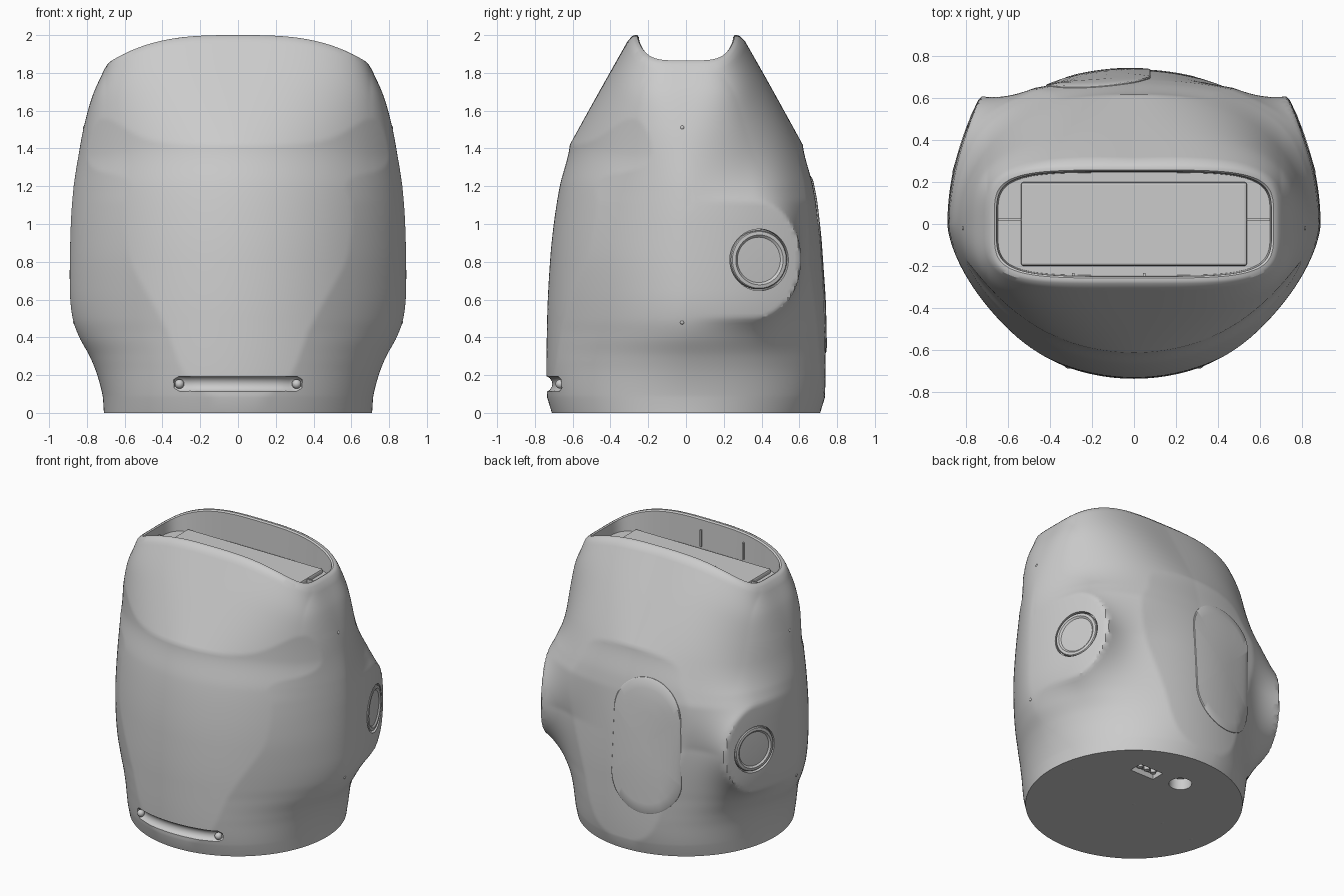
import bpy, bmesh
from math import sin, cos, pi, atan2, sqrt, exp, copysign
from mathutils import Vector
from mathutils.bvhtree import BVHTree

if "Cube" in bpy.data.objects:
    bpy.data.objects.remove(bpy.data.objects["Cube"])

SEG = 280


def loft(name, rings):
    """Skin a list of equal-length point rings, capping both ends."""
    bm = bmesh.new()
    vs = [[bm.verts.new(p) for p in r] for r in rings]
    for lo, hi in zip(vs, vs[1:]):
        for i in range(len(lo)):
            j = (i + 1) % len(lo)
            bm.faces.new((lo[i], lo[j], hi[j], hi[i]))
    bm.faces.new(vs[0][::-1])
    bm.faces.new(vs[-1])
    bmesh.ops.recalc_face_normals(bm, faces=bm.faces)
    me = bpy.data.meshes.new(name)
    bm.to_mesh(me)
    tree = BVHTree.FromBMesh(bm)
    bm.free()
    ob = bpy.data.objects.new(name, me)
    bpy.context.collection.objects.link(ob)
    return ob, tree


def smooth(ob, angle=0.6):
    bpy.ops.object.select_all(action='DESELECT')
    ob.select_set(True)
    bpy.context.view_layer.objects.active = ob
    bpy.ops.object.shade_smooth_by_angle(angle=angle)


def lathe(name, profile, pos, normal, n=64):
    """Turn an (r, h) profile around a normal at a position."""
    q = Vector(normal).to_track_quat('Z', 'Y')
    rings = [[Vector(pos) + q @ Vector((r * cos(2 * pi * i / n), r * sin(2 * pi * i / n), h))
              for i in range(n)] for r, h in profile]
    return loft(name, rings)[0]


def box(name, centre, size):
    bpy.ops.mesh.primitive_cube_add(size=1, location=centre)
    ob = bpy.context.object
    ob.name = name
    ob.scale = size
    return ob


def ball(name, pos, r):
    bpy.ops.mesh.primitive_uv_sphere_add(segments=24, ring_count=12, radius=r, location=pos)
    bpy.context.object.name = name
    bpy.ops.object.shade_smooth()


def curve(table):
    """Smooth Hermite interpolation of an (x, y) table."""
    def f(x):
        k = 0
        while k < len(table) - 2 and x > table[k + 1][0]:
            k += 1
        slope = lambda i: ((table[min(i + 1, len(table) - 1)][1] - table[max(i - 1, 0)][1]) /
                           (table[min(i + 1, len(table) - 1)][0] - table[max(i - 1, 0)][0]))
        (x0, y0), (x1, y1) = table[k], table[k + 1]
        h = x1 - x0
        t = min(max((x - x0) / h, 0), 1)
        return ((2*t**3 - 3*t*t + 1) * y0 + (t**3 - 2*t*t + t) * h * slope(k)
                + (3*t*t - 2*t**3) * y1 + (t**3 - t*t) * h * slope(k + 1))
    return f


# Body profiles by height: half width, side-body depth, roundness, front/back panel depth
half_w = curve([(0, .71), (.08, .715), (.2, .745), (.3, .785), (.4, .84), (.5, .875), (.65, .89),
                (1, .885), (1.2, .87), (1.4, .845), (1.6, .815), (1.8, .77), (1.97, .71)])
depth = curve([(0, .71), (.08, .737), (.25, .775), (.45, .80), (.7, .815), (.95, .81), (1.1, .78),
               (1.2, .733), (1.3, .68), (1.42, .615), (1.7, .46), (1.97, .308)])
power = curve([(0, 2), (.08, 2), (.25, 1.8), (.45, 1.6), (.8, 1.58), (1.15, 1.6), (1.42, 1.9),
               (1.7, 2.6), (1.97, 4)])
panel = curve([(0, .71), (.08, .735), (.5, .735), (.8, .72), (1, .70), (1.2, .668), (1.42, .615), (2, .59)])


def saddle(x):
    return .155 * min(1, abs(x) / .7) ** 3


def super_r(c, s, a, b, n):
    return ((abs(c) / a) ** n + (abs(s) / b) ** n) ** (-1 / n)


def body_ring(v):
    a, b, n, f = half_w(v), depth(v), power(v), panel(v)
    fade = min(max((v - 1.2) / .77, 0), 1)
    decay = .35 + .3 * min(max((v - .81) / .31, 0), 1)
    ring = []
    for i in range(SEG):
        t = 2 * pi * i / SEG
        th = atan2(b * sin(t), a * cos(t))
        c, s = cos(th), sin(th)
        big = 1.2 if s > 0 else .95  # panel curvature, flatter at the back
        o = f - big
        r = min(super_r(c, s, a, b, n), o * abs(s) + sqrt(big * big - o * o * c * c))
        if s > .02:  # side pods that carry the round buttons
            rp = (-abs(c) + sqrt(c * c + 1.68 * s * s * a)) / (.84 * s * s)
            d = sqrt((max(rp * s - .36, 0) / .25) ** 2 + ((v - .81) / .31) ** 2)
            r += max(rp - r, 0) * (1 if d < 1 else exp(-(d - 1) / decay))
        ring.append((r * c, r * s, v - fade * saddle(r * c)))
    return ring


def rim_ring(a, b, z=None, drop=0):
    ring = []
    for i in range(SEG):
        t = 2 * pi * i / SEG
        th = atan2(b * sin(t), a * cos(t))
        r = super_r(cos(th), sin(th), a, b, 4.5)
        x = r * cos(th)
        ring.append((x, r * sin(th), 2 - drop - saddle(x) if z is None else z))
    return ring


rings = [body_ring(0)] + [body_ring(.08 + 1.89 * k / 110) for k in range(111)]
rings += [rim_ring(.692, .285, drop=.006), rim_ring(.68, .272), rim_ring(.667, .258),
          rim_ring(.657, .25, drop=.01), rim_ring(.65, .245, z=1.785)]
body, tree = loft("body_shell", rings)


def hit(origin, direction):
    p, n, _, _ = tree.ray_cast(Vector(origin), Vector(direction))
    return p, n


# Cutters: button seats, front slot, underside hole and socket
cutters, seats = [], []
for sx in (1, -1):
    p, n = hit((2 * sx, .39, .81), (-sx, 0, 0))
    n = Vector((sx, .33, 0)).normalized()
    seats.append((p, n))
    cutters.append(lathe("button_seat_cutter", [(.163, -.035), (.163, .1)], p, n))
cu = bpy.data.curves.new("slot_cutter", 'CURVE')
cu.dimensions = '3D'
cu.bevel_depth = .042
cu.bevel_resolution = 6
cu.use_fill_caps = True
sp = cu.splines.new('POLY')
sp.points.add(24)
for k, pt in enumerate(sp.points):
    x = -.345 + .69 * k / 24
    p, _ = hit((x, -2, .153), (0, 1, 0))
    pt.co = (p.x, p.y - .012, p.z, 1)
    pt.radius = 1 if 0 < k < 24 else .6
slot = bpy.data.objects.new("slot_cutter", cu)
bpy.context.collection.objects.link(slot)
bpy.ops.object.select_all(action='DESELECT')
slot.select_set(True)
bpy.context.view_layer.objects.active = slot
bpy.ops.object.convert(target='MESH')
cutters.append(bpy.context.object)
cutters.append(lathe("cable_hole_cutter", [(.075, -.1), (.075, .08)], (-.06, .40, 0), (0, 0, 1)))
cutters.append(box("socket_cutter", (.21, .38, 0), (.19, .1, .08)))
for c in cutters:
    c.hide_render = True
    m = body.modifiers.new("cut", 'BOOLEAN')
    m.operation = 'DIFFERENCE'
    m.solver = 'EXACT'
    m.object = c
    bpy.context.view_layer.objects.active = body
    bpy.ops.object.modifier_apply(modifier=m.name)
    bpy.data.objects.remove(c)
smooth(body, .5)

# Round side buttons with a raised lip, plus small side screws
for p, n in seats:
    smooth(lathe("side_button", [(.155, -.045), (.155, -.012), (.15, -.006), (.132, -.004),
                                 (.12, -.014), (.06, -.012), (.01, -.012)], p, n))
for sx in (1, -1):
    for z in (.48, 1.51):
        p, _ = hit((2 * sx, -.02, z), (-sx, 0, 0))
        ball("side_screw", p - Vector((.007 * sx, 0, 0)), .012)
    # Ball studs at the ends of the front slot
    p, _ = hit((.31 * sx, -2, .153), (0, 1, 0))
    ball("slot_stud", p + Vector((0, .01, 0)), .025)

# Capsule-shaped cover on the back, wrapped onto the body
cover = []
for k, lift in ((1, -.01), (1, .004), (.985, .008), (.85, .008), (.7, .008), (.5, .008), (.3, .008), (.1, .008)):
    ring = []
    for i in range(96):
        t = 2 * pi * (i + .5) / 96
        x = -.17 + k * .25 * cos(t)
        z = .78 + k * (.25 * sin(t) + copysign(.225, sin(t)))
        p, _ = hit((x, 2, z), (0, -1, 0))
        ring.append(p + Vector((0, lift, 0)))
    cover.append(ring)
smooth(loft("back_cover", cover)[0])

# Tray inside the top opening
tray = box("top_tray", (0, 0, 1.79), (1.08, .4, .05))
bpy.ops.object.transform_apply(location=False, rotation=False, scale=True)
bev = tray.modifiers.new("round", 'BEVEL')
bev.width = .012
bev.segments = 2
for x, turn in ((-.22, .2), (.21, .8)):
    for k in (0, pi / 2):
        box("tray_cross_mark", (x, 0, 1.815), (.05, .014, .006)).rotation_euler.z = turn + k
for sx in (1, -1):
    box("tray_end_rib", (.595 * sx, .02, 1.79), (.11, .012, .04))
for x in (.05, -.29):
    box("inner_wall_rib", (x, -.243, 1.86), (.012, .016, .12))

# Underside socket pins and screws
for k in (-1, 0, 1):
    smooth(lathe("socket_pin", [(.018, .045), (.018, .01)], (.21 + .055 * k, .38, 0), (0, 0, 1), 24))
for x, y in ((.6, .1), (-.09, .6), (0, 0), (-.3, -.07), (-.58, -.11)):
    smooth(lathe("base_screw", [(.02, .01), (.02, -.002), (.012, -.005)], (x, y, .005), (0, 0, 1), 24))
